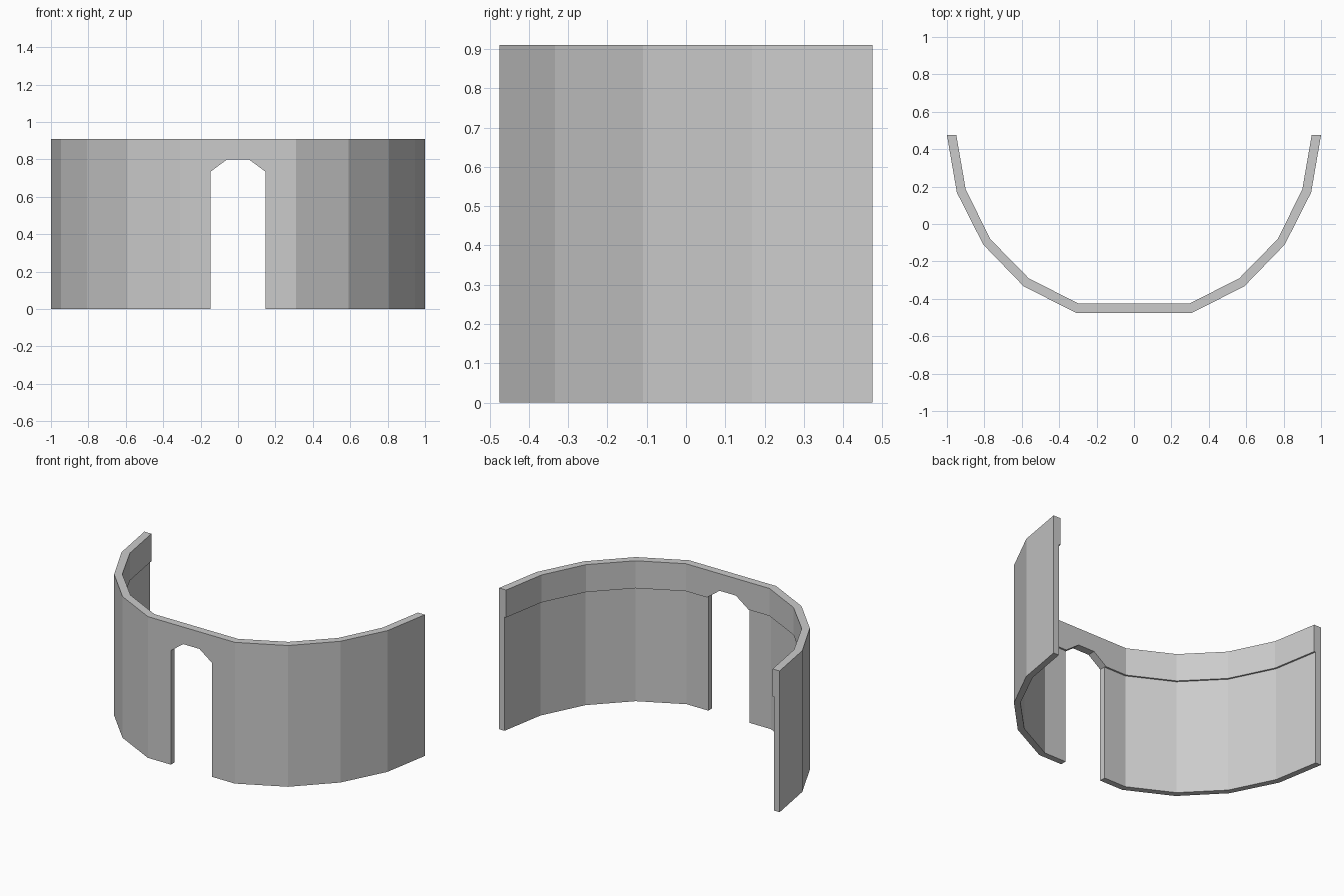
import bpy, bmesh
from mathutils import Vector

if "Cube" in bpy.data.objects:
    bpy.data.objects.remove(bpy.data.objects["Cube"])

HEIGHT, LEDGE_Z = 0.91, 0.733

# Plan of the wall's right half, from the front corner to the back end
OUTER = [(0.31, -0.475), (0.59, -0.333), (0.806, -0.11), (0.947, 0.168), (1.0, 0.475)]
INNER = [(0.298, -0.425), (0.563, -0.29), (0.769, -0.08), (0.9, 0.186), (0.95, 0.475)]


def full_path(half):
    return [Vector((-x, y)) for x, y in reversed(half)] + [Vector(p) for p in half]


def loft(name, rings):
    """Join closed rings of points into a capped solid."""
    bm = bmesh.new()
    loops = [[bm.verts.new(p) for p in ring] for ring in rings]
    n = len(loops[0])
    for a, b in zip(loops, loops[1:]):
        for i in range(n):
            j = (i + 1) % n
            bm.faces.new((a[i], a[j], b[j], b[i]))
    bm.faces.new(loops[0])
    bm.faces.new(loops[-1])
    bmesh.ops.recalc_face_normals(bm, faces=bm.faces)
    mesh = bpy.data.meshes.new(name)
    bm.to_mesh(mesh)
    bm.free()
    obj = bpy.data.objects.new(name, mesh)
    bpy.context.collection.objects.link(obj)
    return obj


# Curved wall: section with a thicker top band, swept along the plan
rings = []
for out, inn in zip(full_path(OUTER), full_path(INNER)):
    low = inn.lerp(out, 0.22)
    section = [(out, 0), (out, HEIGHT), (inn, HEIGHT), (inn, LEDGE_Z), (low, LEDGE_Z), (low, 0)]
    rings.append([(p.x, p.y, z) for p, z in section])
wall = loft("curved_wall", rings)

# Doorway with chamfered top
door = [(-0.146, -0.1), (0.146, -0.1), (0.146, 0.735), (0.058, 0.80), (-0.058, 0.80), (-0.146, 0.735)]
cutter = loft("doorway_cutter", [[(x, y, z) for x, z in door] for y in (-0.6, -0.3)])
cutter.hide_render = True
cutter.hide_viewport = False
cutter.display_type = 'WIRE'

cut = wall.modifiers.new("doorway", 'BOOLEAN')
cut.operation = 'DIFFERENCE'
cut.solver = 'EXACT'
cut.object = cutter

# Bake the doorway and drop the helper
bpy.context.view_layer.objects.active = wall
wall.select_set(True)
bpy.ops.object.modifier_apply(modifier=cut.name)
bpy.data.objects.remove(cutter)
